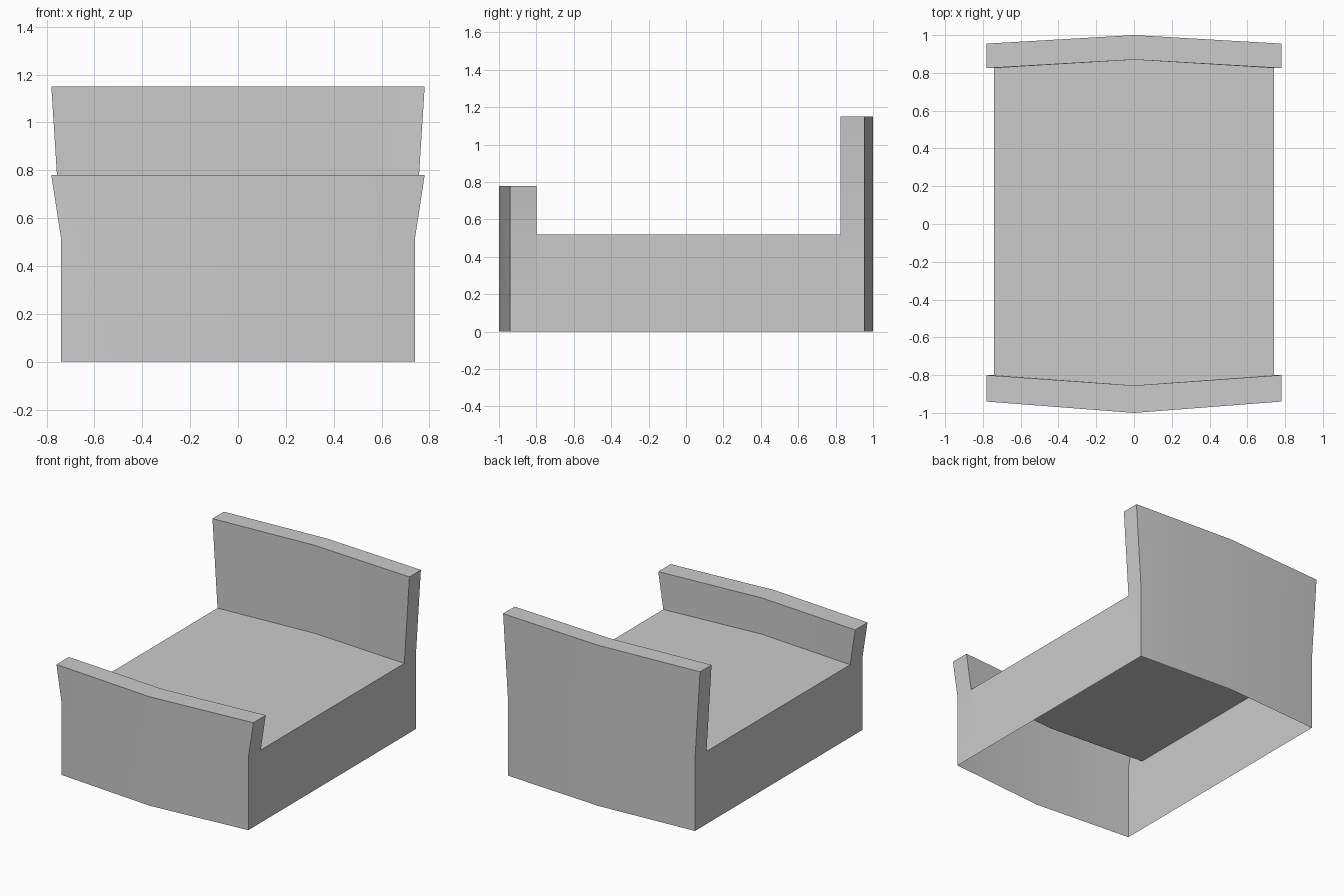
import bpy
import bmesh
import math

if "Cube" in bpy.data.objects:
    bpy.data.objects.remove(bpy.data.objects["Cube"])

BASE_W, TOP_W = 0.74, 0.78    # half widths at the base and the board tops
DECK = 0.52                   # height of the bed platform

grey = bpy.data.materials.new("plain_grey")
grey.use_nodes = True
colour = (0.6, 0.6, 0.6, 1)
grey.diffuse_color = colour
grey.node_tree.nodes["Principled BSDF"].inputs["Base Color"].default_value = colour


def make_shell(name, rows, skins, caps):
    """Rows are (half width, end y, middle y, z); skins bridge two rows,
    caps close both ends through the listed rows. The underside stays open."""
    bm = bmesh.new()
    grid = [[bm.verts.new(p) for p in ((-w, ye, z), (0, ym, z), (w, ye, z))]
            for w, ye, ym, z in rows]
    for a, b in skins:
        for i in range(2):
            bm.faces.new((grid[a][i], grid[a][i + 1], grid[b][i + 1], grid[b][i]))
    for cap in caps:
        for side in (0, 2):
            bm.faces.new([grid[r][side] for r in cap])
    bmesh.ops.delete(bm, geom=[v for v in bm.verts if not v.link_faces], context='VERTS')
    bmesh.ops.recalc_face_normals(bm, faces=bm.faces)
    mesh = bpy.data.meshes.new(name)
    bm.to_mesh(mesh)
    bm.free()
    mesh.materials.append(grey)
    ob = bpy.data.objects.new(name, mesh)
    bpy.context.collection.objects.link(ob)
    bpy.ops.object.select_all(action='DESELECT')
    ob.select_set(True)
    bpy.context.view_layer.objects.active = ob
    bpy.ops.object.shade_smooth_by_angle(angle=math.radians(30))
    return ob


def make_board(name, outer, inner, height):
    """Bowed hollow end board that flares out above the platform."""
    rows = [(BASE_W, *outer, 0), (BASE_W, *outer, DECK), (TOP_W, *outer, height),
            (TOP_W, *inner, height), (BASE_W, *inner, DECK), (BASE_W, *inner, 0)]
    make_shell(name, rows, [(0, 1), (1, 2), (2, 3), (3, 4)],
               [(0, 1, 4, 5), (1, 2, 3, 4)])


# End boards: (y at the ends, y at the middle)
foot_inner = (-0.80, -0.855)
head_inner = (0.825, 0.87)
make_board("footboard", (-0.94, -1.0), foot_inner, 0.78)
make_board("headboard", (0.955, 1.0), head_inner, 1.15)

# Platform and side rails
make_shell("platform",
           [(BASE_W, *foot_inner, 0), (BASE_W, *foot_inner, DECK),
            (BASE_W, *head_inner, DECK), (BASE_W, *head_inner, 0)],
           [(1, 2)], [(0, 1, 2, 3)])
